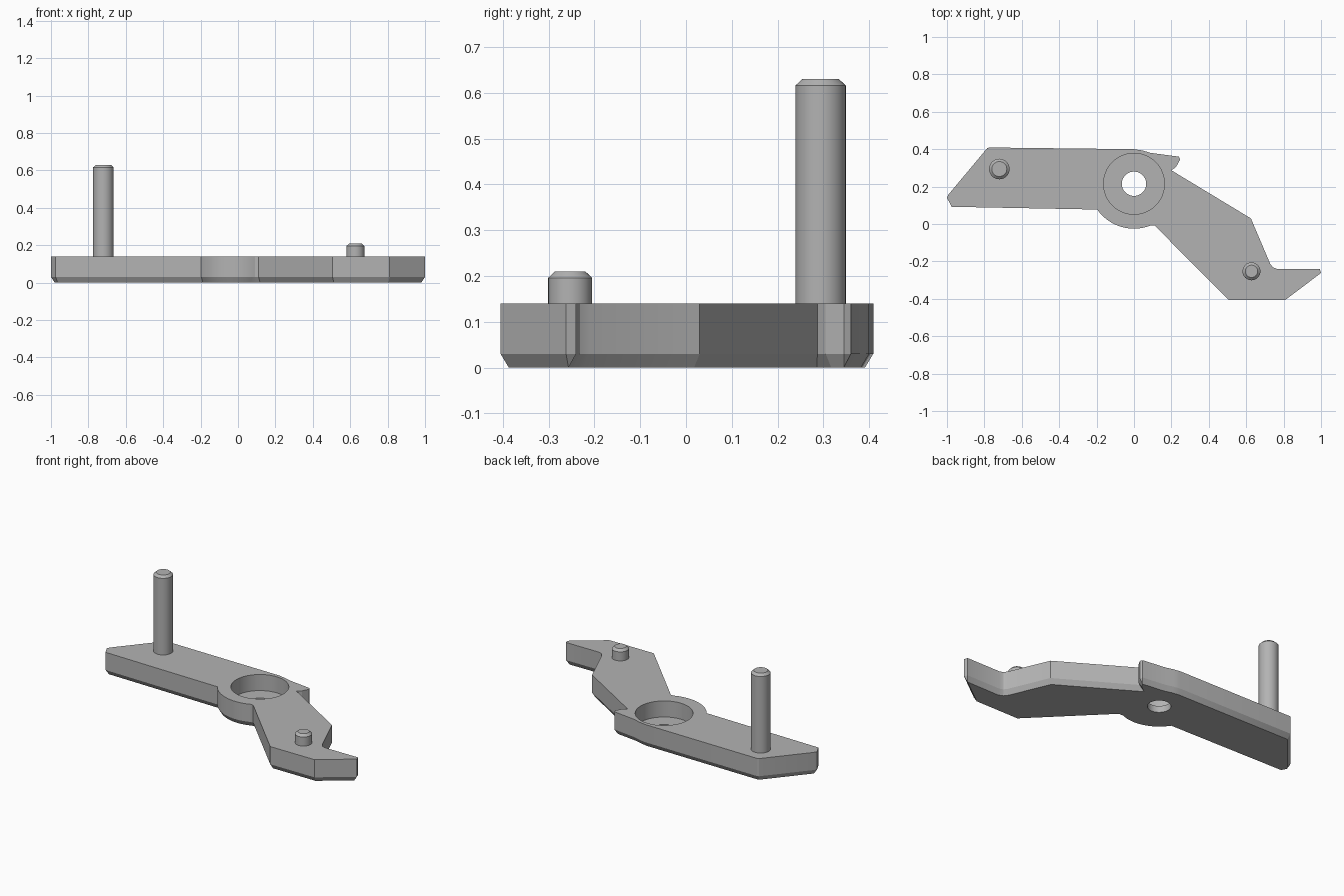
import bpy, bmesh, math
from mathutils import Vector

cube = bpy.data.objects.get("Cube")
if cube:
    bpy.data.objects.remove(cube)

steel = bpy.data.materials.new("grey metal")
steel.use_nodes = True
steel.diffuse_color = (0.45, 0.45, 0.45, 1)
steel.node_tree.nodes["Principled BSDF"].inputs["Base Color"].default_value = (0.45, 0.45, 0.45, 1)

THICK, CHAMFER, INSET = 0.14, 0.03, 0.018
HUB = Vector((0, 0.215))


def finish(name, bm):
    bmesh.ops.remove_doubles(bm, verts=bm.verts, dist=0.0005)
    bmesh.ops.recalc_face_normals(bm, faces=bm.faces)
    mesh = bpy.data.meshes.new(name)
    bm.to_mesh(mesh)
    bm.free()
    mesh.materials.append(steel)
    obj = bpy.data.objects.new(name, mesh)
    bpy.context.collection.objects.link(obj)
    return obj


def loft(name, rings):
    """Closed solid through rings of equal point count, given as (points, z)."""
    bm = bmesh.new()
    loops = [[bm.verts.new((p[0], p[1], z)) for p in pts] for pts, z in rings]
    bm.faces.new(loops[0][::-1])
    bm.faces.new(loops[-1])
    for lo, hi in zip(loops, loops[1:]):
        for i in range(len(lo)):
            j = (i + 1) % len(lo)
            bm.faces.new((lo[i], lo[j], hi[j], hi[i]))
    return finish(name, bm)


def arc(centre, radius, start, end, count):
    angles = [math.radians(start + (end - start) * i / count) for i in range(count + 1)]
    return [Vector((centre[0] + radius * math.cos(a), centre[1] + radius * math.sin(a))) for a in angles]


def circle(centre, radius, count=48):
    return arc(centre, radius, 0, 360, count)[:-1]


def inset(pts, d):
    """Mitred inward offset of an anticlockwise outline; tiny reversed edges collapse."""
    n, out = len(pts), []
    for i, p in enumerate(pts):
        a = (p - pts[i - 1]).normalized()
        b = (pts[(i + 1) % n] - p).normalized()
        na, nb = Vector((-a.y, a.x)), Vector((-b.y, b.x))
        out.append(p + (na + nb) * d / (1 + na.dot(nb)))
    for i in range(n):
        j = (i + 1) % n
        if (out[j] - out[i]).dot(pts[j] - pts[i]) < 0:
            out[i] = out[j] = (out[i] + out[j]) / 2
    return out


def shade(obj):
    bpy.ops.object.select_all(action='DESELECT')
    obj.select_set(True)
    bpy.context.view_layer.objects.active = obj
    bpy.ops.object.shade_smooth_by_angle(angle=math.radians(20))


# Lever plate outline, anticlockwise from the left tip
outline = [Vector(p) for p in ((-0.99, 0.16), (-1, 0.14), (-0.975, 0.092))]
outline += arc(HUB, 0.24, 215, 292, 18)
outline += [Vector(p) for p in (
    (0.11, -0.008), (0.505, -0.405), (0.81, -0.405), (1, -0.262), (0.993, -0.24),
    (0.765, -0.24), (0.743, -0.232), (0.728, -0.212), (0.625, 0.03), (0.2, 0.287),
    (0.225, 0.305), (0.247, 0.345), (0.24, 0.36), (0.09, 0.38), (0.045, 0.393),
    (0, 0.4), (-0.775, 0.409), (-0.785, 0.405))]
plate = loft("lever_plate", [(inset(outline, INSET), 0), (outline, CHAMFER), (outline, THICK)])

# Stepped pivot hole: wide recess from above and a narrow hole through the floor
for name, radius, bottom in (("recess_cutter", 0.163, 0.04), ("pivot_hole_cutter", 0.065, -0.1)):
    disc = circle(HUB, radius)
    cutter = loft(name, [(disc, bottom), (disc, 0.3)])
    cutter.hide_render = True
    cut = plate.modifiers.new(name, 'BOOLEAN')
    cut.operation, cut.solver, cut.object = 'DIFFERENCE', 'EXACT', cutter
    bpy.context.view_layer.objects.active = plate
    bpy.ops.object.modifier_apply(modifier=name)
    bpy.data.objects.remove(cutter)
shade(plate)

# Upright pins with chamfered tops
for name, centre, radius, top in (("tall_pin", (-0.72, 0.294), 0.055, 0.63),
                                  ("short_pin", (0.628, -0.253), 0.048, 0.21)):
    body, tip = circle(centre, radius, 32), circle(centre, radius - 0.015, 32)
    shade(loft(name, [(body, THICK - 0.02), (body, top - 0.014), (tip, top)]))
